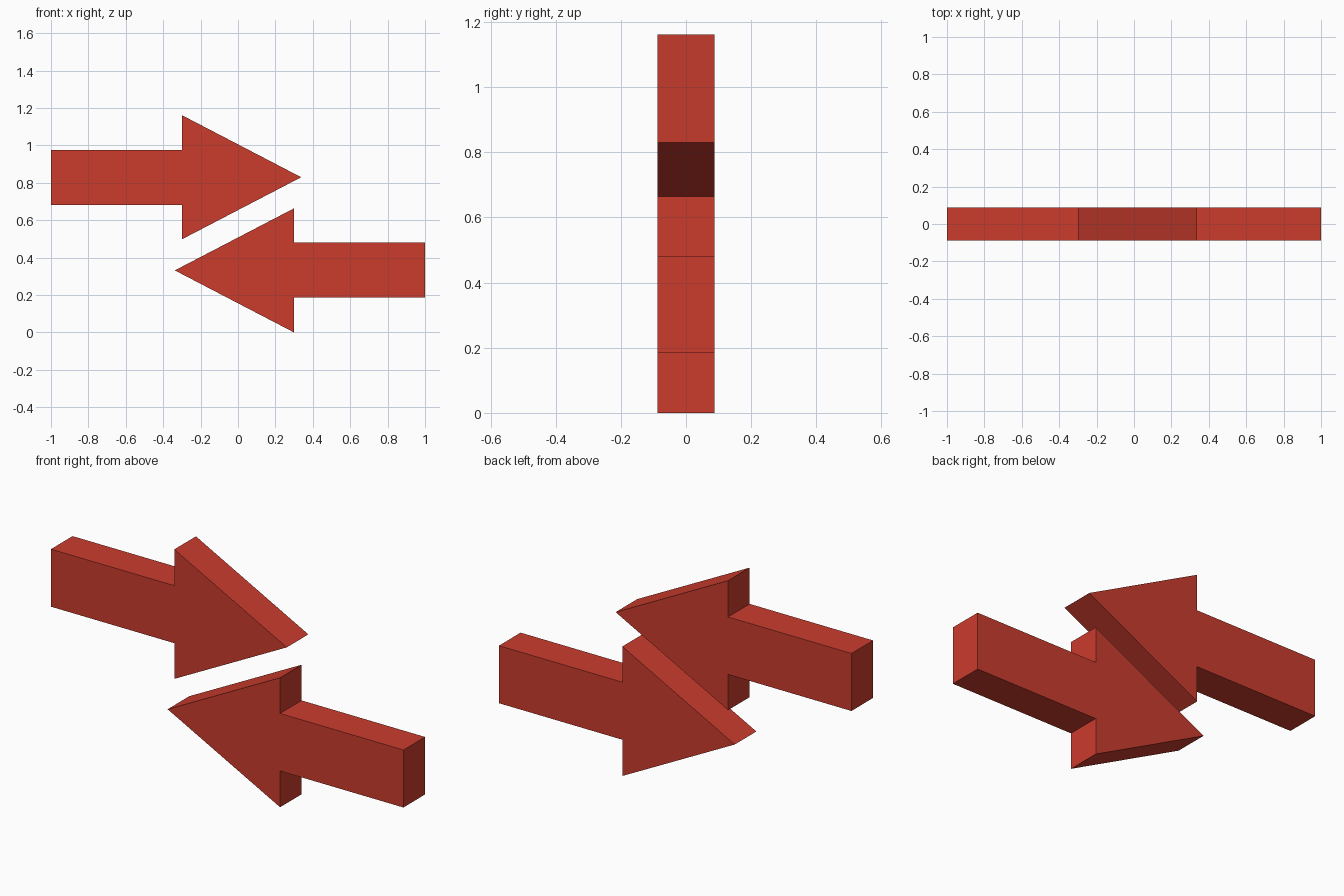
import bpy
import bmesh

if "Cube" in bpy.data.objects:
    bpy.data.objects.remove(bpy.data.objects["Cube"])

HALF_DEPTH = 0.0875
MID_Z = 0.581

red = bpy.data.materials.new("red")
red.diffuse_color = (0.60, 0.045, 0.027, 1.0)
red.use_nodes = True
red.node_tree.nodes["Principled BSDF"].inputs["Base Color"].default_value = red.diffuse_color

# Arrow outline pointing to +x, as (x, z)
OUTLINE = [(-1.0, 0.681), (-0.3, 0.681), (-0.3, 0.498), (0.338, 0.83),
           (-0.3, 1.162), (-0.3, 0.976), (-1.0, 0.976)]


def arrow(name, outline):
    """Extrude a closed outline along y into a solid arrow."""
    bm = bmesh.new()
    face = bm.faces.new([bm.verts.new((x, -HALF_DEPTH, z)) for x, z in outline])
    ext = bmesh.ops.extrude_face_region(bm, geom=[face], use_keep_orig=True)
    for v in ext["geom"]:
        if isinstance(v, bmesh.types.BMVert):
            v.co.y = HALF_DEPTH
    bmesh.ops.recalc_face_normals(bm, faces=bm.faces)
    mesh = bpy.data.meshes.new(name)
    bm.to_mesh(mesh)
    bm.free()
    mesh.materials.append(red)
    obj = bpy.data.objects.new(name, mesh)
    bpy.context.collection.objects.link(obj)


# Upper arrow, and the lower one turned half way round the centre
arrow("upper_arrow_right", OUTLINE)
arrow("lower_arrow_left", [(-x, 2 * MID_Z - z) for x, z in OUTLINE])
